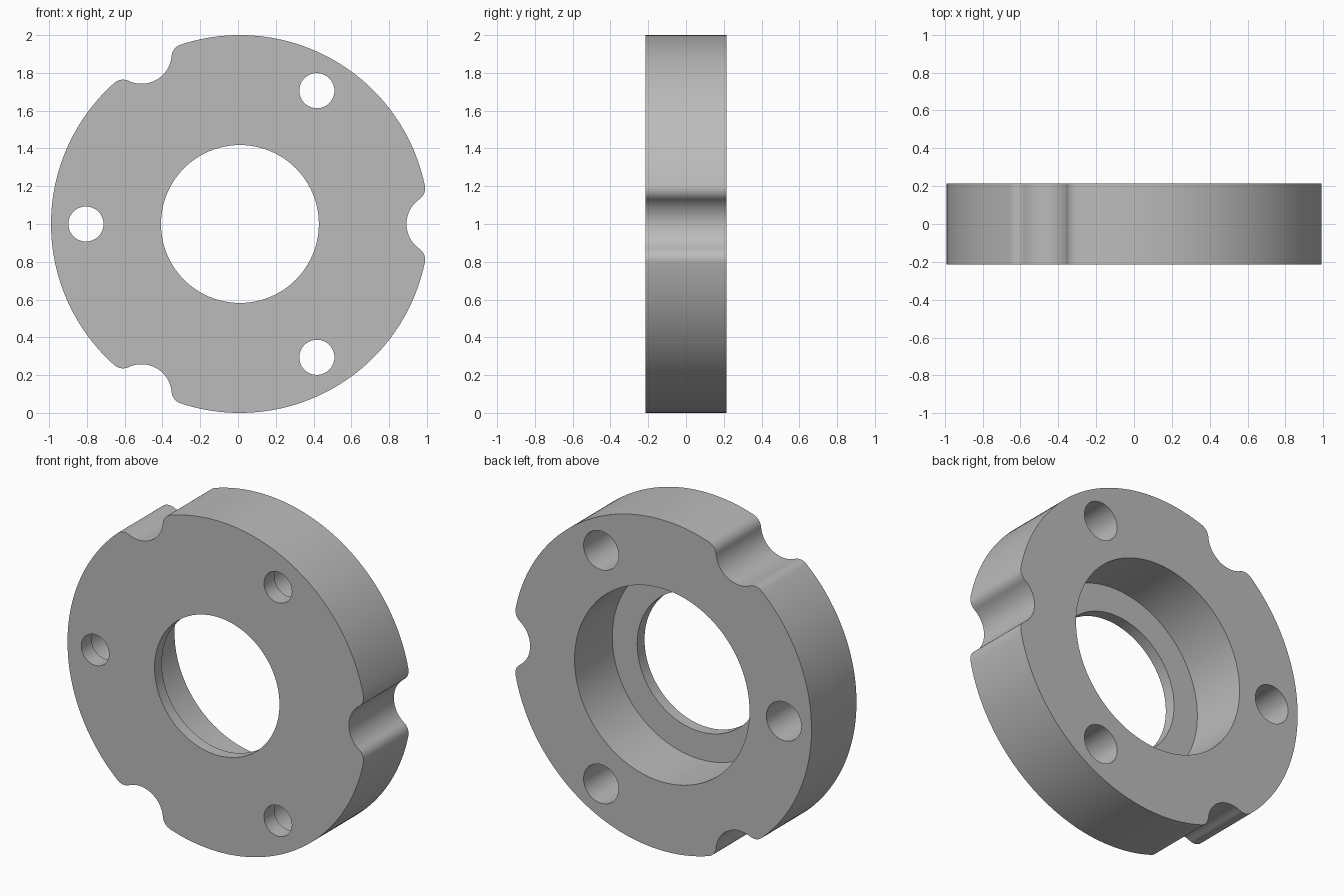
import bpy, bmesh
from math import sin, cos, pi, atan2, radians, sqrt
from mathutils import Vector, Matrix

if "Cube" in bpy.data.objects:
    bpy.data.objects.remove(bpy.data.objects["Cube"])

CENTRE = Vector((0.01, 0, 1))
HALF = 0.215           # half of the plate thickness
NOTCH_R, NOTCH_D, FILLET = 0.16, 1.042, 0.07

steel = bpy.data.materials.new("Grey Metal")
steel.use_nodes = True
grey = (0.5, 0.5, 0.5, 1)
steel.diffuse_color = grey
steel.node_tree.nodes["Principled BSDF"].inputs["Base Color"].default_value = grey


def arc(cx, cz, r, start, end, steps):
    return [(cx + r * cos(start + (end - start) * i / steps),
             cz + r * sin(start + (end - start) * i / steps)) for i in range(steps + 1)]


def prism(name, points, y0, y1):
    """Extrude an x-z outline from y0 to y1."""
    bm = bmesh.new()
    face = bm.faces.new([bm.verts.new((x, y0, z)) for x, z in points])
    new = bmesh.ops.extrude_face_region(bm, geom=[face])["geom"]
    bmesh.ops.translate(bm, vec=(0, y1 - y0, 0),
                        verts=[v for v in new if isinstance(v, bmesh.types.BMVert)])
    bmesh.ops.recalc_face_normals(bm, faces=bm.faces)
    mesh = bpy.data.meshes.new(name)
    bm.to_mesh(mesh)
    bm.free()
    mesh.materials.append(steel)
    obj = bpy.data.objects.new(name, mesh)
    obj.location = CENTRE
    bpy.context.collection.objects.link(obj)
    return obj


# One third of the rim: half notch, fillet, long arc, fillet, half notch
fd = 1 - FILLET
fx = (fd ** 2 + NOTCH_D ** 2 - (NOTCH_R + FILLET) ** 2) / (2 * NOTCH_D)
fz = sqrt(fd ** 2 - fx ** 2)
rim_angle = atan2(fz, fx)
meet = atan2(fz, fx - NOTCH_D)
half = arc(NOTCH_D, 0, NOTCH_R, pi, meet, 10)
half += arc(fx, fz, FILLET, meet - pi, rim_angle, 10)[1:]
mirrored = [(x, -z) for x, z in reversed(half)]
rim = arc(0, 0, 1, rim_angle, radians(120) - rim_angle, 48)[1:-1]
outline = []
for k in range(3):
    turn = Matrix.Rotation(radians(120 * k), 2)
    outline += [tuple(turn @ Vector(p)) for p in mirrored[:-1] + half + rim]

plate = prism("flange_plate", outline, -HALF, HALF)


def bore(r, y0, y1, x=0, z=0, sides=96):
    """Cut a round hole through the plate between two depths."""
    cutter = prism("bore_cutter", arc(x, z, r, 0, 2 * pi, sides)[:-1], y0, y1)
    cutter.hide_render = True
    bpy.context.view_layer.objects.active = plate
    mod = plate.modifiers.new("bore", 'BOOLEAN')
    mod.operation, mod.solver, mod.object = 'DIFFERENCE', 'EXACT', cutter
    bpy.ops.object.modifier_apply(modifier=mod.name)
    bpy.data.objects.remove(cutter)


# Central hole with a wide recess from the back
bore(0.418, -1, 1)
bore(0.585, -HALF + 0.07, 1)

# Three bolt holes, each counterbored from the back
for deg in (60, 180, 300):
    x, z = 0.815 * cos(radians(deg)), 0.815 * sin(radians(deg))
    bore(0.093, -1, 1, x, z, 48)
    bore(0.117, -HALF + 0.1, 1, x, z, 48)

bpy.ops.object.select_all(action='DESELECT')
plate.select_set(True)
bpy.context.view_layer.objects.active = plate
bpy.ops.object.shade_smooth_by_angle(angle=radians(30))
